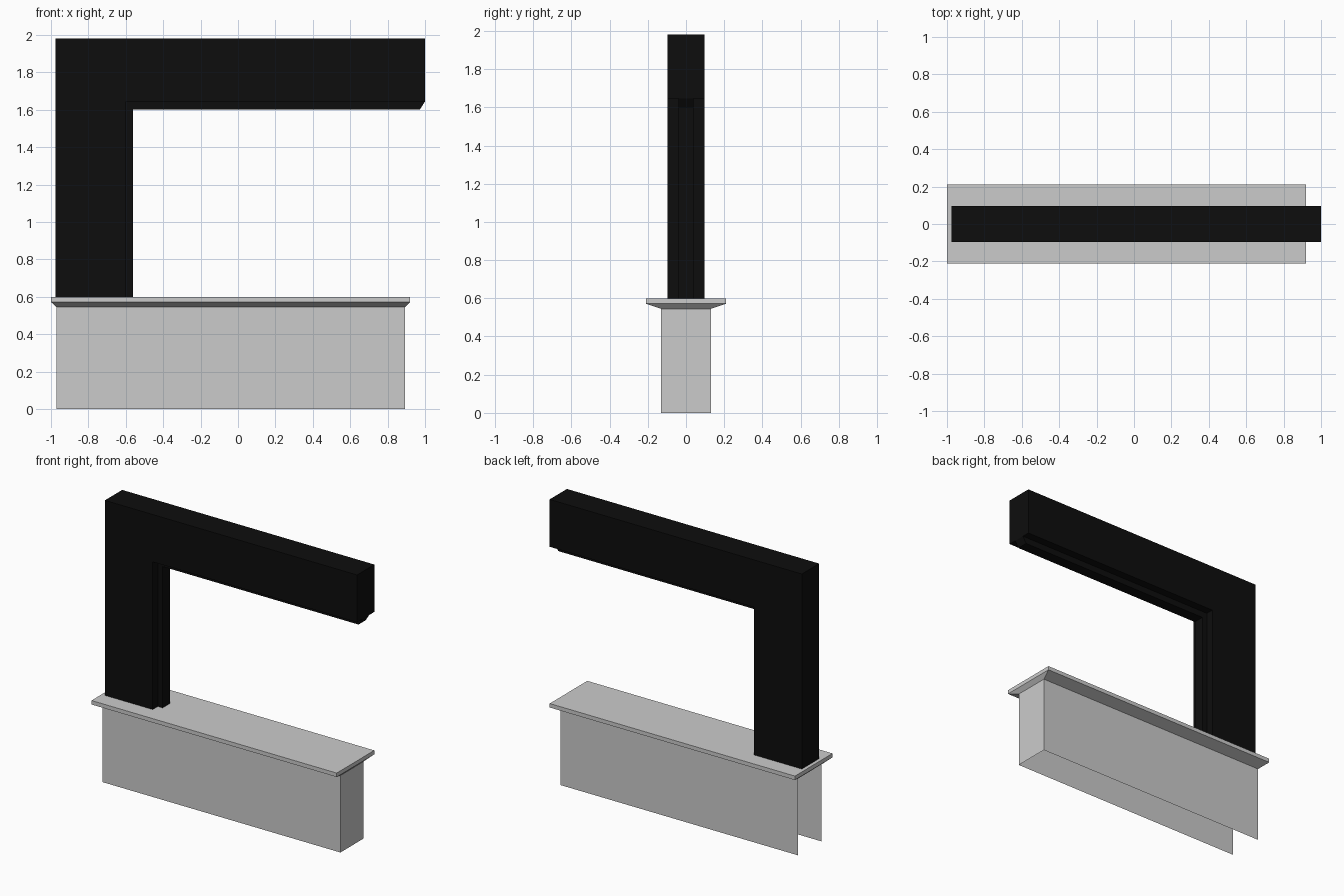
import bpy, bmesh

if "Cube" in bpy.data.objects:
    bpy.data.objects.remove(bpy.data.objects["Cube"])


def finish(bm, name, mat=None):
    bmesh.ops.recalc_face_normals(bm, faces=bm.faces)
    me = bpy.data.meshes.new(name)
    bm.to_mesh(me)
    bm.free()
    ob = bpy.data.objects.new(name, me)
    bpy.context.collection.objects.link(ob)
    if mat:
        me.materials.append(mat)
    return ob


def extrude_profile(name, pts, half, mat):
    """Extrude an x-z outline from y = -half to y = +half."""
    bm = bmesh.new()
    face = bm.faces.new([bm.verts.new((x, -half, z)) for x, z in pts])
    ext = bmesh.ops.extrude_face_region(bm, geom=[face], use_keep_orig=True)
    moved = [v for v in ext["geom"] if isinstance(v, bmesh.types.BMVert)]
    bmesh.ops.translate(bm, verts=moved, vec=(0, 2 * half, 0))
    return finish(bm, name, mat)


# Plinth shell with flared cap: open underneath and at the left end
bm = bmesh.new()
rings = []
for x0, x1, y, z in [(-0.97, 0.893, 0.13, 0), (-0.97, 0.893, 0.13, 0.545),
                     (-1.0, 0.92, 0.21, 0.572), (-1.0, 0.92, 0.21, 0.6)]:
    rings.append([bm.verts.new(p) for p in
                  ((x0, -y, z), (x1, -y, z), (x1, y, z), (x0, y, z))])
for level, (a, b) in enumerate(zip(rings, rings[1:])):
    for i in range(4):
        if level == 0 and i == 3:      # open left end
            continue
        j = (i + 1) % 4
        bm.faces.new((a[i], a[j], b[j], b[i]))
bm.faces.new(rings[-1])
finish(bm, "plinth")

black = bpy.data.materials.new("black")
black.diffuse_color = (0.004, 0.004, 0.004, 1)
black.use_nodes = True
black.node_tree.nodes["Principled BSDF"].inputs["Base Color"].default_value = black.diffuse_color

# Post and overhanging arm as one L-shaped beam
extrude_profile("post_and_arm",
                [(-0.975, 0.6), (-0.6, 0.6), (-0.6, 1.645), (1.0, 1.645),
                 (1.0, 1.98), (-0.975, 1.98)], 0.097, black)

# Narrow rib along the inner edge, with a slanted tip
extrude_profile("inner_rib",
                [(-0.6, 0.6), (-0.562, 0.6), (-0.562, 1.6), (0.972, 1.6),
                 (1.0, 1.645), (-0.6, 1.645)], 0.04, black)
